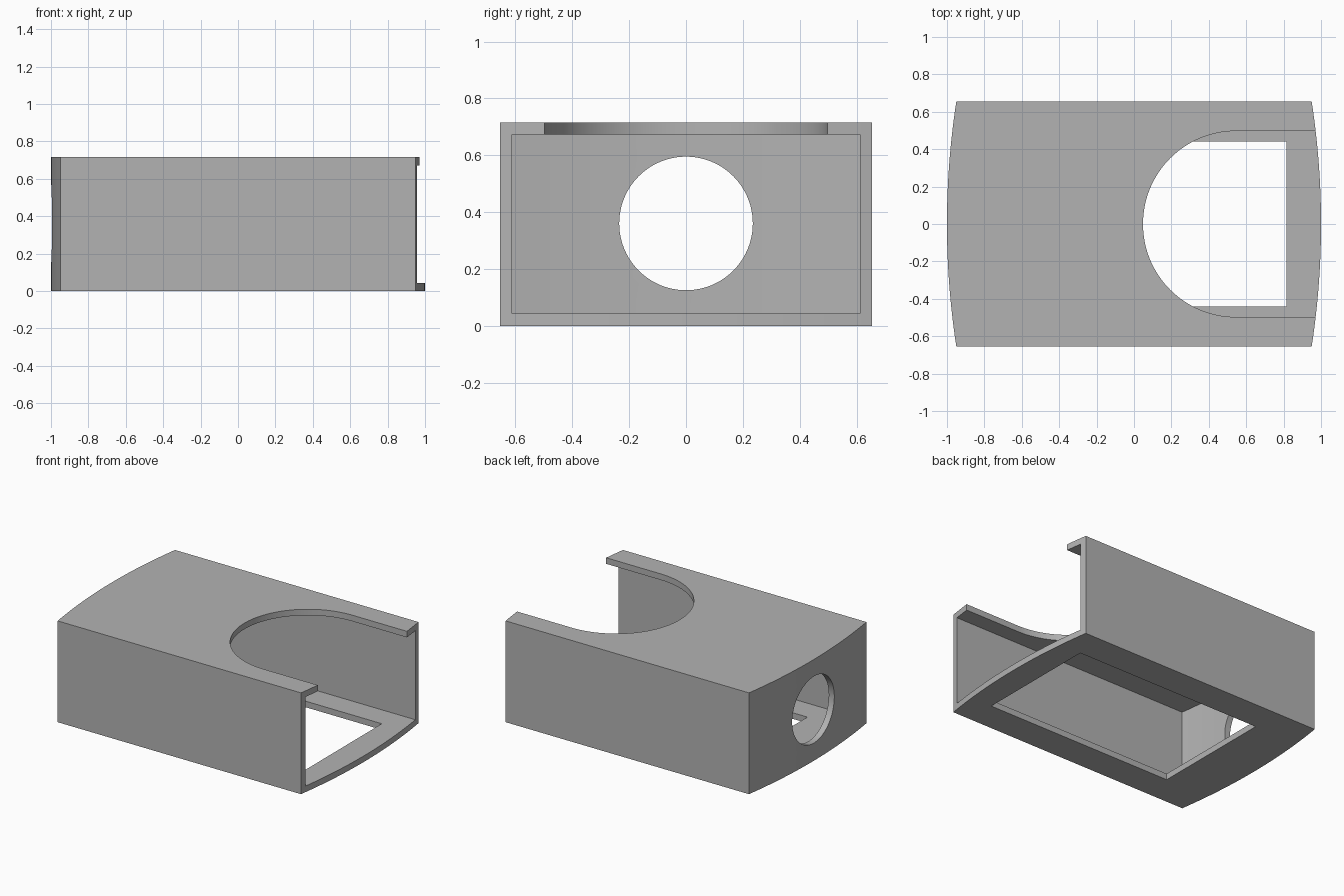
import bpy, bmesh
from math import sin, cos, pi, asin
from mathutils import Vector

if "Cube" in bpy.data.objects:
    bpy.data.objects.remove(bpy.data.objects["Cube"], do_unlink=True)

HALF_W, HEIGHT, WALL, BOW = 0.655, 0.715, 0.043, 0.05
RADIUS = (HALF_W ** 2 + BOW ** 2) / (2 * BOW)   # radius of the bowed ends

grey = bpy.data.materials.new("warm_grey")
grey.use_nodes = True
grey.diffuse_color = (0.45, 0.45, 0.45, 1)
grey.node_tree.nodes["Principled BSDF"].inputs["Base Color"].default_value = (0.45, 0.45, 0.45, 1)


def prism(name, outline, direction):
    """Extrude a closed outline of 3D points along a direction."""
    bm = bmesh.new()
    face = bm.faces.new([bm.verts.new(p) for p in outline])
    ext = bmesh.ops.extrude_face_region(bm, geom=[face])
    moved = [v for v in ext["geom"] if isinstance(v, bmesh.types.BMVert)]
    bmesh.ops.translate(bm, verts=moved, vec=Vector(direction))
    bmesh.ops.recalc_face_normals(bm, faces=bm.faces)
    mesh = bpy.data.meshes.new(name)
    bm.to_mesh(mesh)
    bm.free()
    mesh.materials.append(grey)
    obj = bpy.data.objects.new(name, mesh)
    bpy.context.collection.objects.link(obj)
    return obj


def bowed_end(radius, half_w, z, steps=32):
    """Arc of the +x end, running from -y to +y, centred on the bow's axis."""
    a = asin(half_w / radius)
    angles = [-a + 2 * a * i / steps for i in range(steps + 1)]
    return [(1 - RADIUS + radius * cos(t), radius * sin(t), z) for t in angles]


def mirrored(points):
    return [(-x, -y, z) for x, y, z in points]


# Outer housing with two bowed ends
end = bowed_end(RADIUS, HALF_W, 0)
housing = prism("housing", end + mirrored(end), (0, 0, HEIGHT))

# Cavity, open at the +x end
inner_w = HALF_W - WALL
inner_end = mirrored(bowed_end(RADIUS - WALL, inner_w, WALL))
cavity = prism("cavity_cutter", inner_end + [(1.2, -inner_w, WALL), (1.2, inner_w, WALL)],
               (0, 0, HEIGHT - 2 * WALL))

# Round-ended slot in the top
R = 0.497
arc = [(0.545 + R * cos(t), R * sin(t), 0.6)
       for t in (pi / 2 + pi * i / 64 for i in range(65))]
slot = prism("slot_cutter", arc + [(1.2, -R, 0.6), (1.2, R, 0.6)], (0, 0, 0.3))

# Rectangular window in the floor
window = prism("window_cutter",
               [(x, y, -0.1) for x, y in ((-0.64, -0.44), (0.815, -0.44), (0.815, 0.44), (-0.64, 0.44))],
               (0, 0, 0.3))

# Round hole in the closed end
ring = [2 * pi * i / 96 for i in range(96)]
hole = prism("hole_cutter", [(-1.2, 0.235 * cos(t), 0.36 + 0.235 * sin(t)) for t in ring], (0.6, 0, 0))

# Cut the openings
bpy.ops.object.select_all(action="DESELECT")
bpy.context.view_layer.objects.active = housing
housing.select_set(True)
for cutter in (cavity, slot, window, hole):
    cutter.hide_render = True
    mod = housing.modifiers.new(cutter.name, "BOOLEAN")
    mod.operation = "DIFFERENCE"
    mod.solver = "EXACT"
    mod.object = cutter
    bpy.ops.object.modifier_apply(modifier=mod.name)
    bpy.data.objects.remove(cutter, do_unlink=True)

bpy.ops.object.shade_smooth_by_angle(angle=pi / 6)
